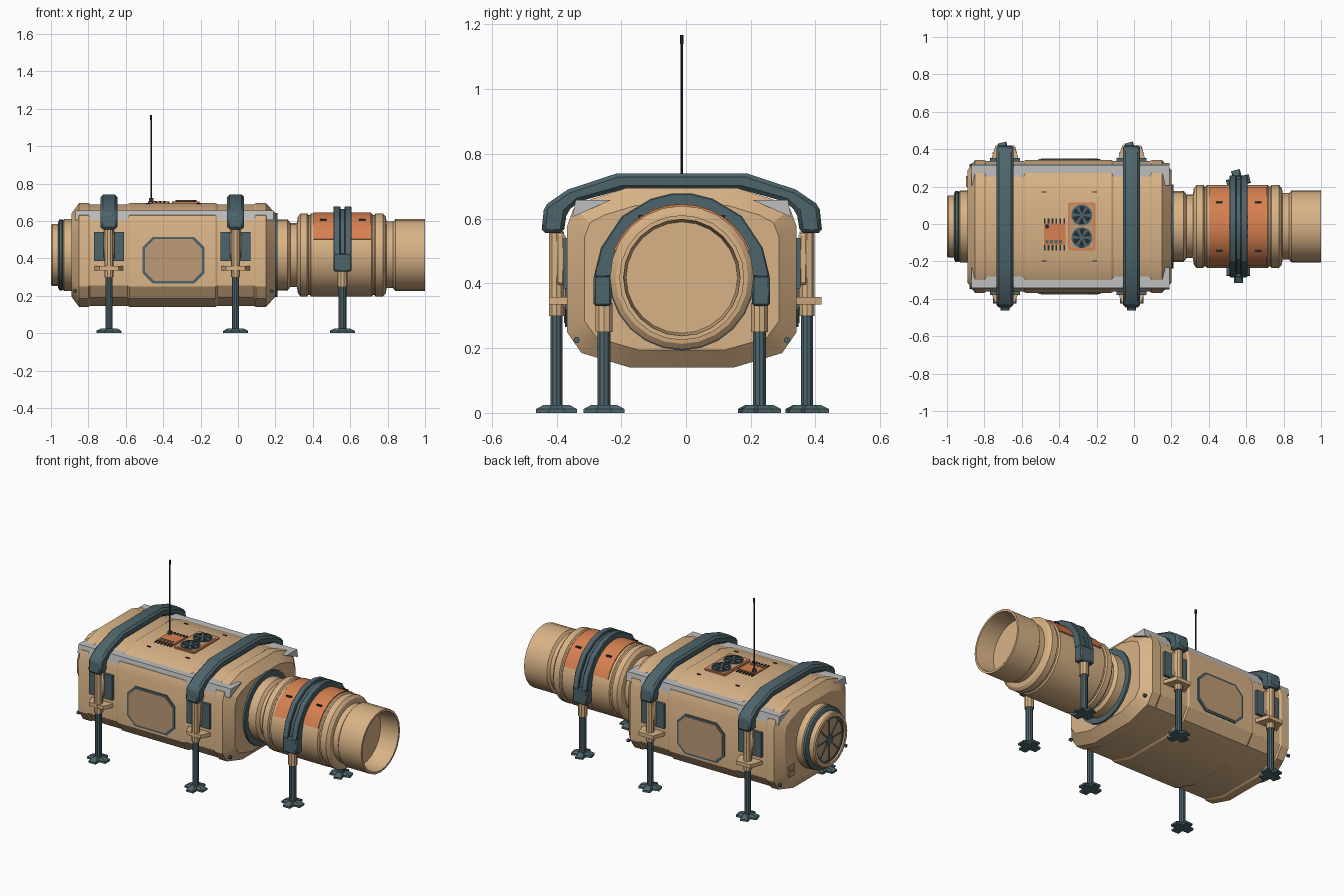
import bpy, bmesh
from math import sin, cos, pi, radians
from mathutils import Matrix, Vector

if "Cube" in bpy.data.objects:
    bpy.data.objects.remove(bpy.data.objects["Cube"])

CY, CZ = -0.013, 0.418      # hull axis
parts = []


def material(name, r, g, b):
    m = bpy.data.materials.new(name)
    m.use_nodes = True
    m.diffuse_color = (r, g, b, 1)
    m.node_tree.nodes["Principled BSDF"].inputs["Base Color"].default_value = (r, g, b, 1)
    return m


TAN = material("tan", 0.69, 0.45, 0.24)
BROWN = material("brown tan", 0.52, 0.33, 0.185)
TEAL = material("dark teal", 0.075, 0.13, 0.148)
ORANGE = material("orange", 0.68, 0.215, 0.08)
GREY = material("light grey", 0.52, 0.52, 0.52)
BLACK = material("charcoal", 0.02, 0.025, 0.028)


def loft(name, rings, mat, bevel=0):
    """Skin a list of equal point rings and cap both ends."""
    bm = bmesh.new()
    vs = [[bm.verts.new(p) for p in ring] for ring in rings]
    n = len(vs[0])
    for a, b in zip(vs, vs[1:]):
        for i in range(n):
            j = (i + 1) % n
            bm.faces.new((a[i], a[j], b[j], b[i]))
    bm.faces.new(vs[0])
    bm.faces.new(vs[-1])
    bmesh.ops.recalc_face_normals(bm, faces=bm.faces)
    me = bpy.data.meshes.new(name)
    bm.to_mesh(me)
    bm.free()
    ob = bpy.data.objects.new(name, me)
    ob.location.y = CY
    me.materials.append(mat)
    bpy.context.collection.objects.link(ob)
    if bevel:
        mod = ob.modifiers.new("bevel", "BEVEL")
        mod.width, mod.segments = bevel, 1
    parts.append(ob)
    return ob


def along_x(name, pts, x0, x1, mat, bevel=0):
    return loft(name, [[(x, y, z) for y, z in pts] for x in (x0, x1)], mat, bevel)


def along_y(name, pts, y0, y1, mat, bevel=0):
    return loft(name, [[(x, y, z) for x, z in pts] for y in (y0, y1)], mat, bevel)


def along_z(name, pts, z0, z1, mat, bevel=0):
    return loft(name, [[(x, y, z) for x, y in pts] for z in (z0, z1)], mat, bevel)


def circle(r, n, a=0, b=0):
    return [(a + r * cos(2 * pi * i / n), b + r * sin(2 * pi * i / n)) for i in range(n)]


def rect(a, b, w, h, c=0):
    """Rectangle around (a, b), with corners cut by c."""
    w, h = w / 2, h / 2
    if not c:
        return [(a - w, b - h), (a + w, b - h), (a + w, b + h), (a - w, b + h)]
    return [(a - w + c, b - h), (a + w - c, b - h), (a + w, b - h + c), (a + w, b + h - c),
            (a + w - c, b + h), (a - w + c, b + h), (a - w, b + h - c), (a - w, b - h + c)]


def lathe(name, profile, mat, n=24):
    return loft(name, [[(x, y, z + CZ) for y, z in circle(r, n)] for x, r in profile], mat)


def post(name, x, y, z0, z1, r, mat, n=10):
    return along_z(name, circle(r, n, x, y), z0, z1, mat)


def mirrored(half):
    """Close a right-hand (y, z) outline over to the left."""
    return half + [(-y, z) for y, z in reversed(half)]


# Hull: faceted section with chamfered ends and shallow belts under the straps
section = mirrored([(.16, .14), (.31, .185), (.355, .25), (.355, .575), (.335, .63),
                    (.28, .66), (.17, .695)])
stations = [(-.89, .055), (-.85, 0), (-.8, 0), (-.79, .006), (-.59, .006), (-.58, 0),
            (-.12, 0), (-.11, .006), (.085, .006), (.095, 0), (.15, 0), (.2, .055)]
loft("hull", [[(x, y * (1 - d / .355), CZ + (z - CZ) * (1 - d / .278)) for y, z in section]
              for x, d in stations], TAN)

for s in (-1, 1):
    # Corner rails
    along_x("roof_rail", [(s * .328, .657), (s * .22, .657), (s * .338, .605)],
            -.87, .19, GREY)
    # Side hatches
    along_y("hatch_frame", rect(-.345, .39, .33, .25, .055), s * .34, s * .361, TEAL)
    along_y("hatch_panel", rect(-.345, .39, .305, .225, .05), s * .34, s * .364, BROWN)
    # Hull end bolts
    for x in (-.872, .182):
        along_x("corner_bolt", circle(.01, 6, s * .325, .225), x - .008, x + .008, TEAL)
    # Roof slots
    for x in (-.48, -.21):
        along_z("roof_slot", rect(x, s * .185, .025, .006), .685, .695, BLACK)
# Small vents on the left end
for z in (.27, .31):
    along_x("end_vent", rect(.24, z, .06, .03), -.897, -.885, BROWN)

# Connecting tunnel with open mouth
lathe("tunnel_collar_ring", [(.19, .225), (.212, .225), (.212, .2)], TEAL)
lathe("tunnel", [(.18, .19), (.265, .19), (.275, .178), (.28, .17), (.315, .17), (.32, .205),
                 (.335, .222), (.37, .222), (.376, .214), (.384, .214), (.39, .222),
                 (.715, .222), (.722, .214), (.73, .214), (.736, .222), (.775, .222),
                 (.79, .205), (.795, .178), (.83, .178), (.842, .193), (1, .193),
                 (1, .18), (.88, .172)], TAN)

# Left end port
lathe("port_base", [(-.94, .18), (-.93, .192), (-.88, .192)], TAN)
lathe("port_seal", [(-.962, .175), (-.955, .19), (-.94, .19), (-.93, .18)], TEAL)
lathe("port_tube", [(-.98, .14), (-1, .14), (-1, .16), (-.993, .166), (-.95, .166)], TAN)
lathe("port_door", [(-.985, .14), (-.97, .14)], BROWN)
lathe("port_hub", [(-.992, .03), (-.97, .03)], TEAL, 12)
rim = circle(.14, 24) + [circle(.14, 24)[0]]
rim += [(y * .91, z * .91) for y, z in reversed(rim)]
along_x("port_rim", [(y, z + CZ) for y, z in rim], -.99, -.97, TEAL)
for i in range(4):
    a = i * pi / 4
    bar = [(y * cos(a) - z * sin(a), CZ + y * sin(a) + z * cos(a))
           for y, z in rect(0, 0, .26, .009)]
    along_x("port_spoke", bar, -.989, -.97, TEAL)

# Orange panels wrapped over the tunnel, with small handles
arc = [radians(22 + 136 * i / 12) for i in range(13)]
for x0, x1 in ((.405, .52), (.59, .712)):
    pts = [(.227 * cos(a), CZ + .227 * sin(a)) for a in arc]
    pts += [(.205 * cos(a), CZ + .205 * sin(a)) for a in reversed(arc)]
    along_x("tunnel_panel", pts, x0, x1, ORANGE)
for x in (.455, .665):
    for s in (-1, 1):
        along_z("panel_slot", rect(x, s * .128, .035, .01), .595, .611, BLACK)


def leg(x, y, top, sleeve_z, r, spin):
    """Sleeve, piston and four-toed foot."""
    post("leg_sleeve", x, y, sleeve_z, top, r * 1.3, TAN)
    post("leg_piston", x, y, .02, sleeve_z + .01, r, TEAL)
    w, l = .024, .063
    quarter = [(l, -w), (l, w), (w, w)]
    cross = []
    for k in range(4):
        m = Matrix.Rotation(k * pi / 2 + spin, 2)
        cross += [m @ Vector(p) for p in quarter]
    loft("foot", [[(x + p.x * f, y + p.y * f, z) for p in cross]
                  for z, f in ((0, 1), (.012, 1), (.025, .62))], TEAL)


# Hull straps and their legs
strap = mirrored([(.434, .555), (.425, .64), (.352, .69), (.2, .74)])
inner = mirrored([(.365, .555), (.355, .62), (.32, .652), (.185, .69)])
for x in (-.69, -.013):
    along_x("hull_strap", strap + inner[::-1], x - .045, x + .045, TEAL, .012)
    for s in (-1, 1):
        y = s * .387
        leg(x, y, .56, .3, .019, 0 if s < 0 else radians(15))
        along_y("strap_side_plate", rect(x, .462, .16, .155), s * .34, s * .366, TEAL)
        along_y("sleeve_block", rect(x, .475, .06, .16), s * .36, s * .39, TAN, .008)
        tip = .41 if s < 0 else .432
        along_z("leg_flange", [(x - .08, s * .34), (x + .08, s * .34), (x + .05, s * tip),
                               (x - .05, s * tip)], .335, .358, TAN)

# Tunnel strap: twin ribs over a thinner band
outer = mirrored([(.272, .42), (.25, .51), (.185, .608), (.095, .662), (.03, .678)])
inner = mirrored([(.215, .42), (.2, .5), (.15, .57), (.08, .615), (.025, .63)])
band = [(y * .94, CZ + (z - CZ) * .95) for y, z in outer]
along_x("tunnel_strap_band", band + inner[::-1], .53, .585, TEAL)
for x in (.51, .57):
    along_x("tunnel_strap_rib", outer + inner[::-1], x, x + .037, TEAL, .004)
for s in (-1, 1):
    along_x("tunnel_strap_end", rect(s * .245, .378, .055, .095), .51, .607, TEAL, .006)
    leg(.558, s * .24, .34, .25, .021, 0 if s < 0 else radians(15))

# Roof fan unit
along_z("fan_tray", rect(-.279, 0, .148, .256, .008), .68, .703, ORANGE)
along_z("fan_bed", rect(-.279, 0, .125, .233, .006), .69, .705, BROWN)
for fy in (.06, -.06):
    post("fan_well", -.279, fy, .7, .706, .056, BLACK, 20)
    ring = circle(.056, 20) + [circle(.056, 20)[0]]
    ring += [(a * .86, b * .86) for a, b in reversed(ring)]
    along_z("fan_ring", [(-.279 + a, fy + b) for a, b in ring], .7, .712, TEAL)
    post("fan_hub", -.279, fy, .7, .711, .012, TEAL)
    for k in range(6):
        m = Matrix.Rotation(k * pi / 3, 2)
        blade = [m @ Vector(p) for p in ((.008, -.004), (.05, -.012), (.05, .008), (.008, .004))]
        along_z("fan_blade", [(-.279 + p.x, fy + p.y) for p in blade], .7, .709, TEAL)

# Roof control box with pins and antenna
along_z("control_box", rect(-.425, -.043, .115, .115), .68, .703, ORANGE)
for k in range(6):
    x = -.478 + k * .021
    for s in (-1, 1):
        along_z("control_pin", rect(x, -.043 + s * .07, .009, .032), .688, .7, BLACK)
for k in range(4):
    along_z("control_key", rect(-.465 + k * .024, -.082, .014, .018), .7, .706, TEAL)
post("antenna_base", -.465, 0, .69, .722, .012, TEAL)
post("antenna_mast", -.465, 0, .7, 1.15, .004, BLACK, 8)
post("antenna_tip", -.465, 0, 1.14, 1.167, .006, BLACK, 8)

# Smooth the round parts, keep creases sharp
bpy.ops.object.select_all(action="DESELECT")
for ob in parts:
    ob.select_set(True)
bpy.context.view_layer.objects.active = parts[0]
bpy.ops.object.shade_smooth_by_angle(angle=radians(25))
